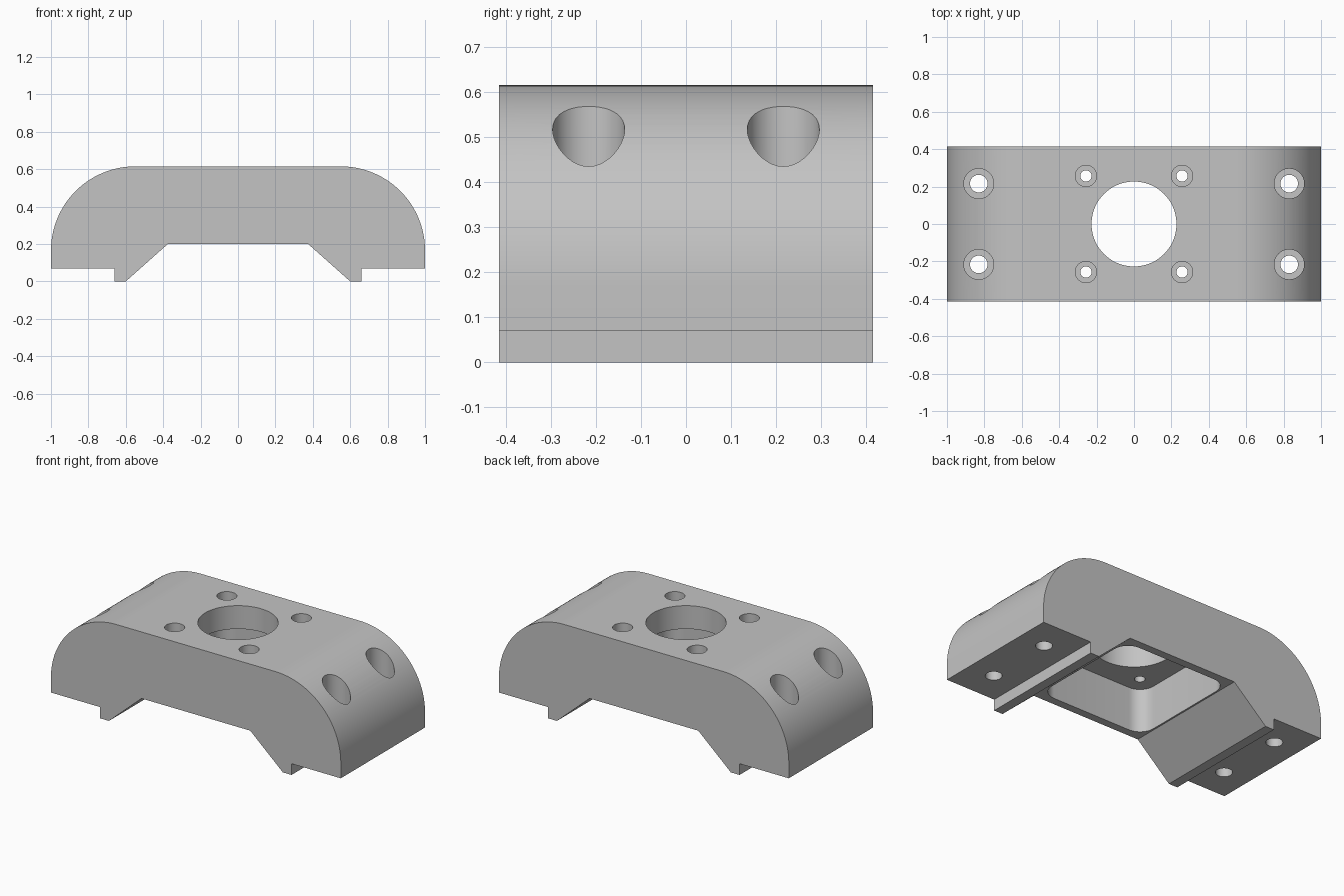
import bpy
import bmesh
from math import sin, cos, pi, radians
from mathutils import Vector

if "Cube" in bpy.data.objects:
    bpy.data.objects.remove(bpy.data.objects["Cube"])

WIDTH, TOP, ROUND = 0.83, 0.615, 0.45
FLOOR, CEILING = 0.20, 0.47

grey = bpy.data.materials.new("plain grey")
grey.use_nodes = True
colour = (0.55, 0.55, 0.55, 1)
grey.diffuse_color = colour
grey.node_tree.nodes["Principled BSDF"].inputs["Base Color"].default_value = colour


def arc(cx, cy, r, start, end, steps):
    """Points on a circular arc, angles in quarter turns."""
    angles = [(start + (end - start) * i / steps) * pi / 2 for i in range(steps + 1)]
    return [(cx + r * cos(a), cy + r * sin(a)) for a in angles]


def prism(name, points, direction):
    """Extrude a closed outline of 3D points."""
    bm = bmesh.new()
    face = bm.faces.new([bm.verts.new(p) for p in points])
    new = bmesh.ops.extrude_face_region(bm, geom=[face])["geom"]
    moved = [v for v in new if isinstance(v, bmesh.types.BMVert)]
    bmesh.ops.translate(bm, verts=moved, vec=Vector(direction))
    bmesh.ops.recalc_face_normals(bm, faces=bm.faces)
    mesh = bpy.data.meshes.new(name)
    bm.to_mesh(mesh)
    bm.free()
    obj = bpy.data.objects.new(name, mesh)
    bpy.context.collection.objects.link(obj)
    mesh.materials.append(grey)
    return obj


def cut(target, outline, low, high):
    """Remove a vertical prism from the target."""
    cutter = prism("cutter", [(x, y, low) for x, y in outline], (0, 0, high - low))
    cutter.hide_render = True
    mod = target.modifiers.new("cut", "BOOLEAN")
    mod.operation = "DIFFERENCE"
    mod.solver = "EXACT"
    mod.object = cutter
    bpy.context.view_layer.objects.active = target
    bpy.ops.object.modifier_apply(modifier=mod.name)
    bpy.data.objects.remove(cutter)


def circle(x, y, r, steps=40):
    return arc(x, y, r, 0, 4, steps)[:-1]


# Bridge-shaped body: half profile mirrored, then extruded front to back
half = [(0.375, FLOOR), (0.60, 0), (0.66, 0), (0.66, 0.07), (1, 0.07)]
half += arc(1 - ROUND, TOP - ROUND, ROUND, 0, 1, 32)
profile = half + [(-x, z) for x, z in reversed(half)]
body = prism("bracket_body", [(x, -WIDTH / 2, z) for x, z in profile], (0, WIDTH, 0))

# Rounded square pocket underneath
side, corner = 0.365, 0.095
inner = side - corner
pocket = []
for quarter, (sx, sy) in enumerate([(1, 1), (-1, 1), (-1, -1), (1, -1)]):
    pocket += arc(sx * inner, sy * inner, corner, quarter, quarter + 1, 10)
cut(body, pocket, -0.1, CEILING)

# Central opening
cut(body, circle(0, 0, 0.227, 72), 0.3, 1)

# Counterbored screw holes: four small around the opening, four large at the ends
for sx in (-1, 1):
    for sy in (-1, 1):
        for x, y, head, shaft, seat in ((0.257, 0.257, 0.057, 0.03, 0.535),
                                        (0.83, 0.216, 0.08, 0.047, 0.25)):
            cut(body, circle(sx * x, sy * y, head), seat, 1)
            cut(body, circle(sx * x, sy * y, shaft), -0.1, 0.9)

# Smooth the curved walls, keep edges sharp
bpy.ops.object.select_all(action="DESELECT")
body.select_set(True)
bpy.context.view_layer.objects.active = body
bpy.ops.object.shade_smooth_by_angle(angle=radians(25))
